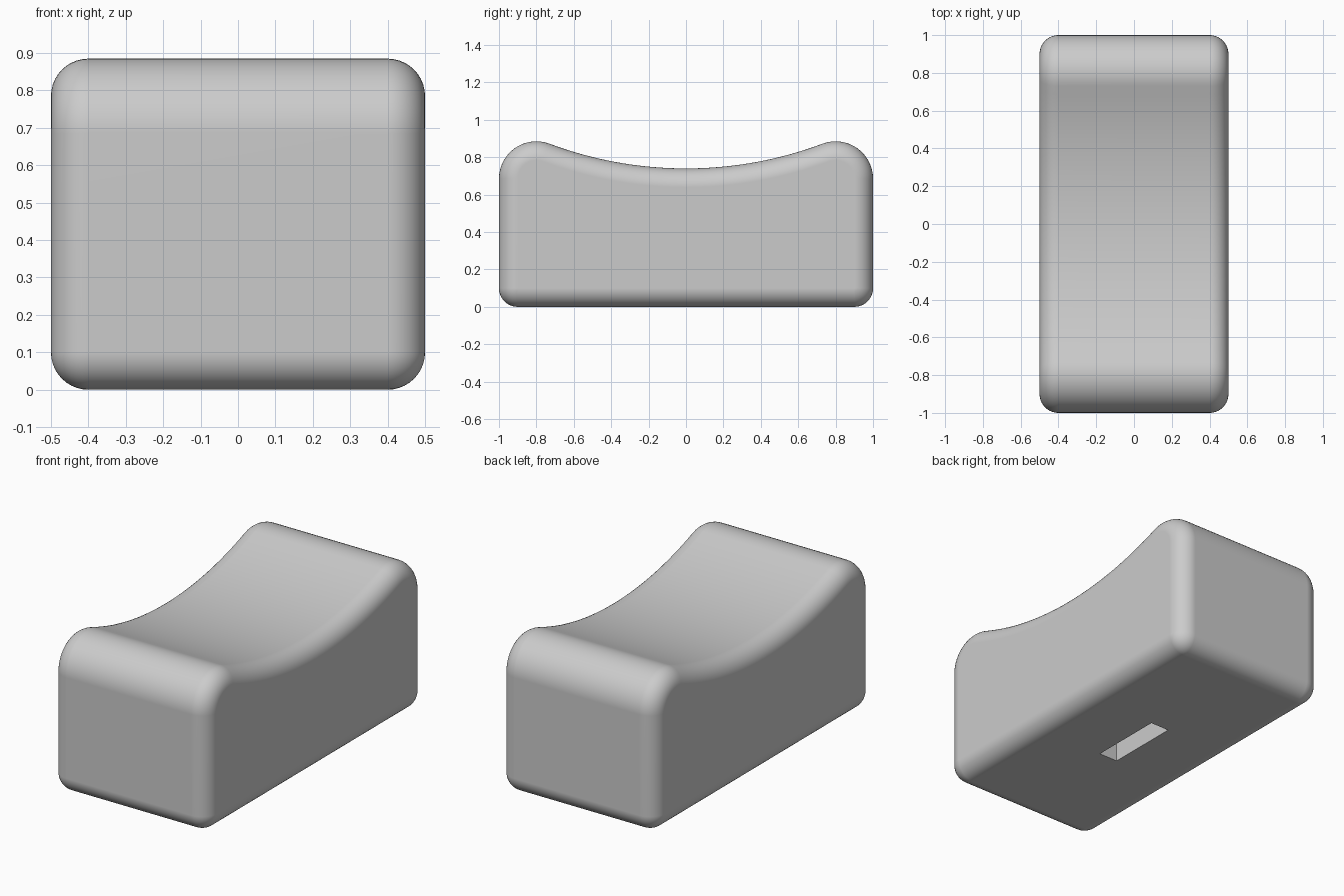
import bpy, bmesh
from math import sin, cos, pi, sqrt, atan2, radians
from mathutils import Vector

if "Cube" in bpy.data.objects:
    bpy.data.objects.remove(bpy.data.objects["Cube"])

HALF_X, HALF_Y = 0.5, 1.0
EDGE = 0.1              # rounding of the sides and base
CREST = 0.2             # rounding of the two top ends
CREST_Z = 0.685         # height of the crest centre
DIP_Z = 0.74            # lowest point of the scooped top
SLOT = Vector((0.06, 0.22, 0.3))   # half width, half length, depth
STEPS = 10

# Radius of the scoop, tangent to both crests
cy, rise = HALF_Y - CREST, CREST_Z - DIP_Z
scoop_r = (cy**2 + rise**2 - CREST**2) / (2 * (CREST + rise))
scoop_z = DIP_Z + scoop_r
lean = atan2(cy, scoop_z - CREST_Z)


def arc(y, z, r, start, end, steps, side=1):
    """Points on an arc, each paired with its outward normal."""
    out = []
    for i in range(steps + 1):
        a = start + (end - start) * i / steps
        n = Vector((0, cos(a), sin(a)))
        out.append((Vector((0, y, z)) + n * r, n * side))
    return out


# Side profile, anticlockwise from the bottom rear corner
base_y = HALF_Y - EDGE
profile = arc(base_y, EDGE, EDGE, -pi / 2, 0, STEPS)
profile += arc(cy, CREST_Z, CREST, 0, pi / 2 + lean, 16)
profile += arc(0, scoop_z, scoop_r, -pi / 2 + lean, -pi / 2 - lean, 32, -1)[1:-1]
profile += arc(-cy, CREST_Z, CREST, pi / 2 - lean, pi, 16)
profile += arc(-base_y, EDGE, EDGE, pi, 3 * pi / 2, STEPS)

# Rings across the width, drawn inwards around the rounded side edges
bm = bmesh.new()
angles = [i * pi / 2 / STEPS for i in range(STEPS + 1)]
stations = [(-1, a) for a in reversed(angles)] + [(1, a) for a in angles]
rings = []
for side, a in stations:
    x = side * (HALF_X - EDGE + EDGE * sin(a))
    inset = EDGE * (1 - cos(a))
    rings.append([bm.verts.new(p - n * inset + Vector((x, 0, 0))) for p, n in profile])
for r0, r1 in zip(rings, rings[1:]):
    for i in range(len(profile)):
        j = (i + 1) % len(profile)
        bm.faces.new((r0[i], r0[j], r1[j], r1[i]))
bm.faces.new(rings[0])
bm.faces.new(rings[-1])
bmesh.ops.remove_doubles(bm, verts=bm.verts, dist=0.0001)
bmesh.ops.recalc_face_normals(bm, faces=bm.faces)

# Blind slot in the middle of the underside
base = min(bm.faces, key=lambda f: (round(f.calc_center_median().z, 4), -f.calc_area()))
bmesh.ops.inset_individual(bm, faces=[base], thickness=0.1)
for v in base.verts:
    v.co.x = SLOT.x if v.co.x > 0 else -SLOT.x
    v.co.y = SLOT.y if v.co.y > 0 else -SLOT.y
extruded = bmesh.ops.extrude_discrete_faces(bm, faces=[base])
roof = extruded["faces"][0]
for v in roof.verts:
    v.co.z += SLOT.z

mesh = bpy.data.meshes.new("scooped_block")
bm.to_mesh(mesh)
bm.free()
block = bpy.data.objects.new("scooped_block", mesh)
bpy.context.collection.objects.link(block)

# Plain grey finish
grey = bpy.data.materials.new("plain_grey")
grey.use_nodes = True
colour = (0.6, 0.6, 0.6, 1)
grey.diffuse_color = colour
grey.node_tree.nodes["Principled BSDF"].inputs["Base Color"].default_value = colour
mesh.materials.append(grey)

# Smooth rounding with crisp slot edges and flat walls
bpy.ops.object.select_all(action="DESELECT")
block.select_set(True)
bpy.context.view_layer.objects.active = block
bpy.ops.object.shade_smooth_by_angle(angle=radians(35))
weighted = block.modifiers.new("flat_walls", "WEIGHTED_NORMAL")
weighted.keep_sharp = True
